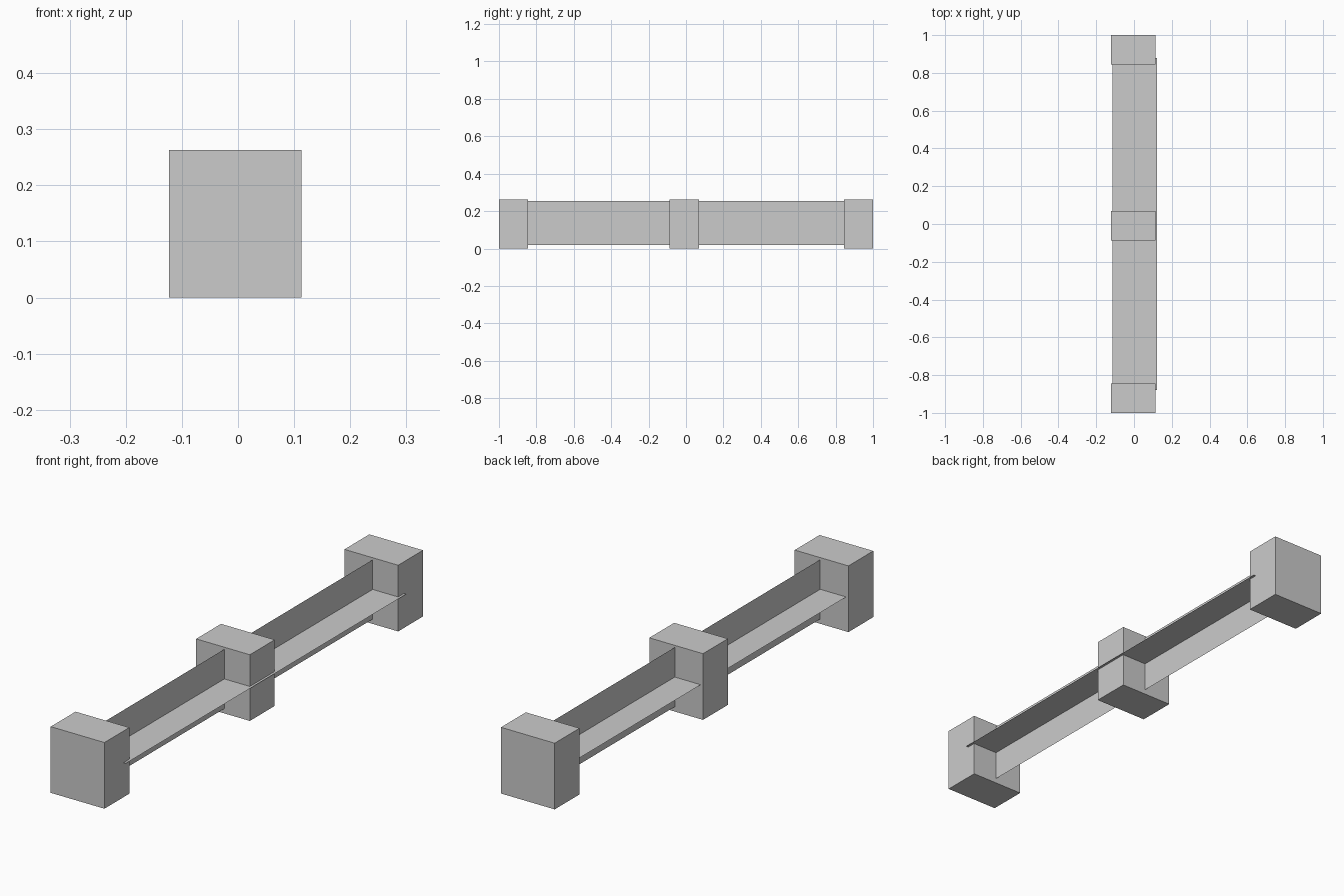
import bpy
from mathutils import Vector

cube = bpy.data.objects.get("Cube")
if cube:
    bpy.data.objects.remove(cube, do_unlink=True)

# Single plain grey
grey = bpy.data.materials.new("plain_grey")
grey.use_nodes = True
grey.diffuse_color = (0.6, 0.6, 0.6, 1)
grey.node_tree.nodes["Principled BSDF"].inputs["Base Color"].default_value = (0.6, 0.6, 0.6, 1)

WIDTH, DEPTH, HEIGHT = 0.236, 0.156, 0.263   # block size
RAIL_LENGTH, MID_Z = 1.76, 0.137


def finish(name):
    obj = bpy.context.object
    obj.name = obj.data.name = name
    obj.data.materials.append(grey)
    return obj


def block(name, y):
    bpy.ops.mesh.primitive_cube_add(size=1, location=(-0.005, y, HEIGHT / 2))
    obj = finish(name)
    for v in obj.data.vertices:
        v.co *= Vector((WIDTH, DEPTH, HEIGHT))


def sheet(name, x, vertical):
    bpy.ops.mesh.primitive_plane_add(size=1, location=(x, 0, MID_Z))
    obj = finish(name)
    for v in obj.data.vertices:
        across, along = v.co.x * WIDTH, v.co.y * RAIL_LENGTH
        v.co = (0, along, across) if vertical else (across, along, 0)


# Three square posts
block("front_post", -1 + DEPTH / 2)
block("middle_post", -0.009)
block("back_post", 1 - DEPTH / 2)

# Two crossed thin sheets running through the posts
sheet("flat_rail", 0.005, False)
sheet("upright_rail", 0.001, True)
